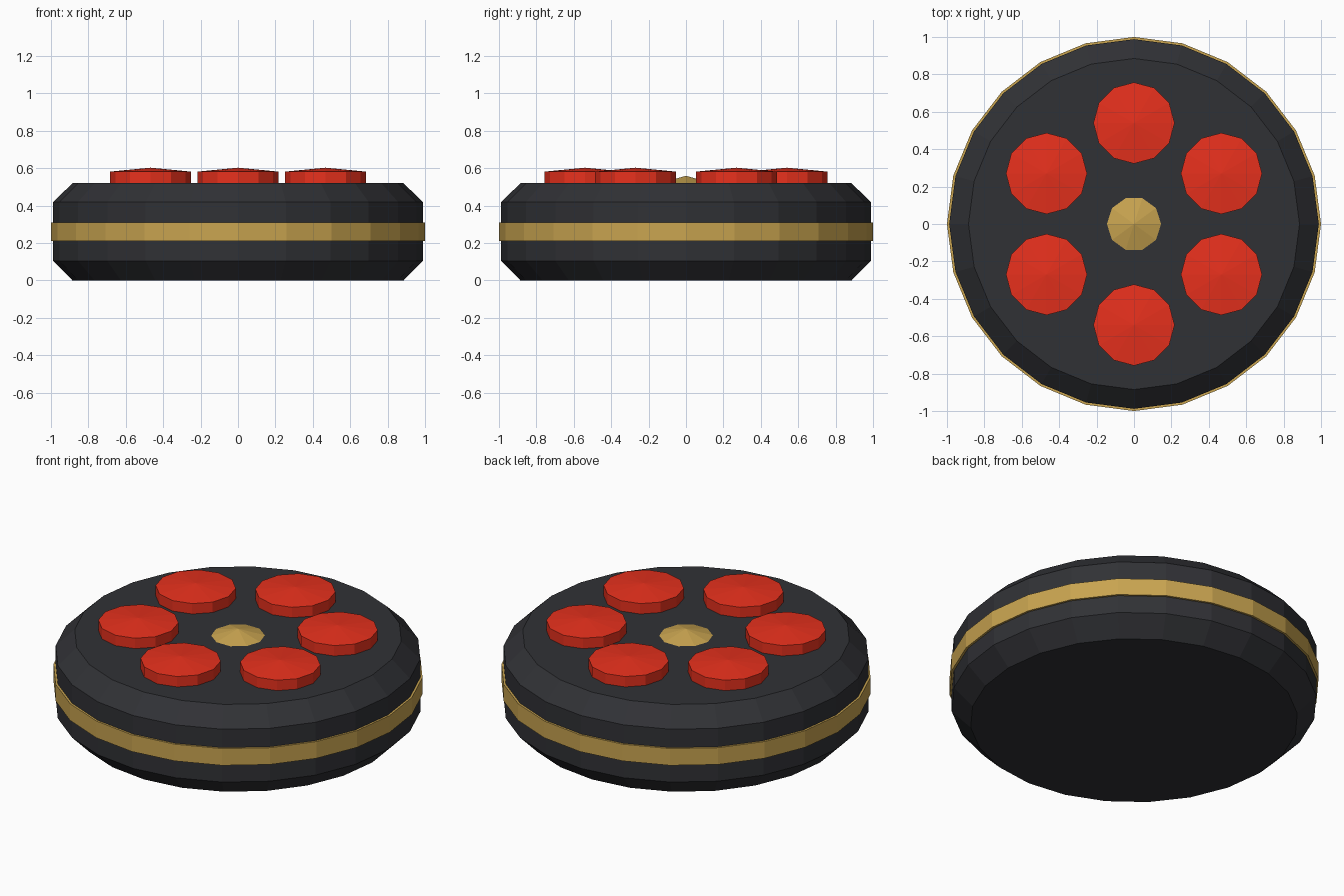
import bpy, bmesh
from math import sin, cos, pi, radians

if "Cube" in bpy.data.objects:
    bpy.data.objects.remove(bpy.data.objects["Cube"])


def lathe(name, profile, sides, mat, loc=(0, 0, 0), closed=False):
    """Revolve (radius, z) points; radius 0 becomes a pole, open ends are capped."""
    bm = bmesh.new()
    rings = []
    for r, z in profile:
        count = sides if r > 0 else 1
        rings.append([bm.verts.new((r * cos(2 * pi * i / sides), r * sin(2 * pi * i / sides), z))
                      for i in range(count)])
    pairs = list(zip(rings, rings[1:]))
    if closed:
        pairs.append((rings[-1], rings[0]))
    for a, b in pairs:
        for i in range(sides):
            j = (i + 1) % sides
            if len(b) == 1:
                bm.faces.new((a[i], a[j], b[0]))
            else:
                bm.faces.new((a[i], a[j], b[j], b[i]))
    if not closed:
        bm.faces.new(rings[0][::-1])
        if len(rings[-1]) > 1:
            bm.faces.new(rings[-1])
    bmesh.ops.recalc_face_normals(bm, faces=bm.faces)
    mesh = bpy.data.meshes.new(name)
    bm.to_mesh(mesh)
    bm.free()
    mesh.materials.append(mat)
    obj = bpy.data.objects.new(name, mesh)
    obj.location = loc
    bpy.context.collection.objects.link(obj)
    return obj


def material(name, color):
    mat = bpy.data.materials.new(name)
    mat.diffuse_color = (*color, 1)
    mat.use_nodes = True
    mat.node_tree.nodes["Principled BSDF"].inputs["Base Color"].default_value = mat.diffuse_color
    return mat


black = material("black", (0.03, 0.031, 0.036))
gold = material("gold", (0.58, 0.37, 0.08))
red = material("red", (0.80, 0.03, 0.012))

# Chamfered drum body
lathe("body", [(0.885, 0), (0.988, 0.105), (0.988, 0.42), (0.885, 0.52)], 24, black)

# Gold band around the side
lathe("side_band", [(0.97, 0.21), (1.0, 0.21), (1.0, 0.31), (0.97, 0.31)], 24, gold, closed=True)

# Low gold stud in the middle
lathe("centre_stud", [(0.145, 0.515), (0.145, 0.52), (0, 0.56)], 10, gold)

# Ring of six red buttons with shallow peaked tops
for k in range(6):
    a = radians(30 + 60 * k)
    lathe(f"button_{k + 1}", [(0.217, 0.51), (0.217, 0.582), (0, 0.603)], 12, red,
          (0.54 * cos(a), 0.54 * sin(a), 0))
